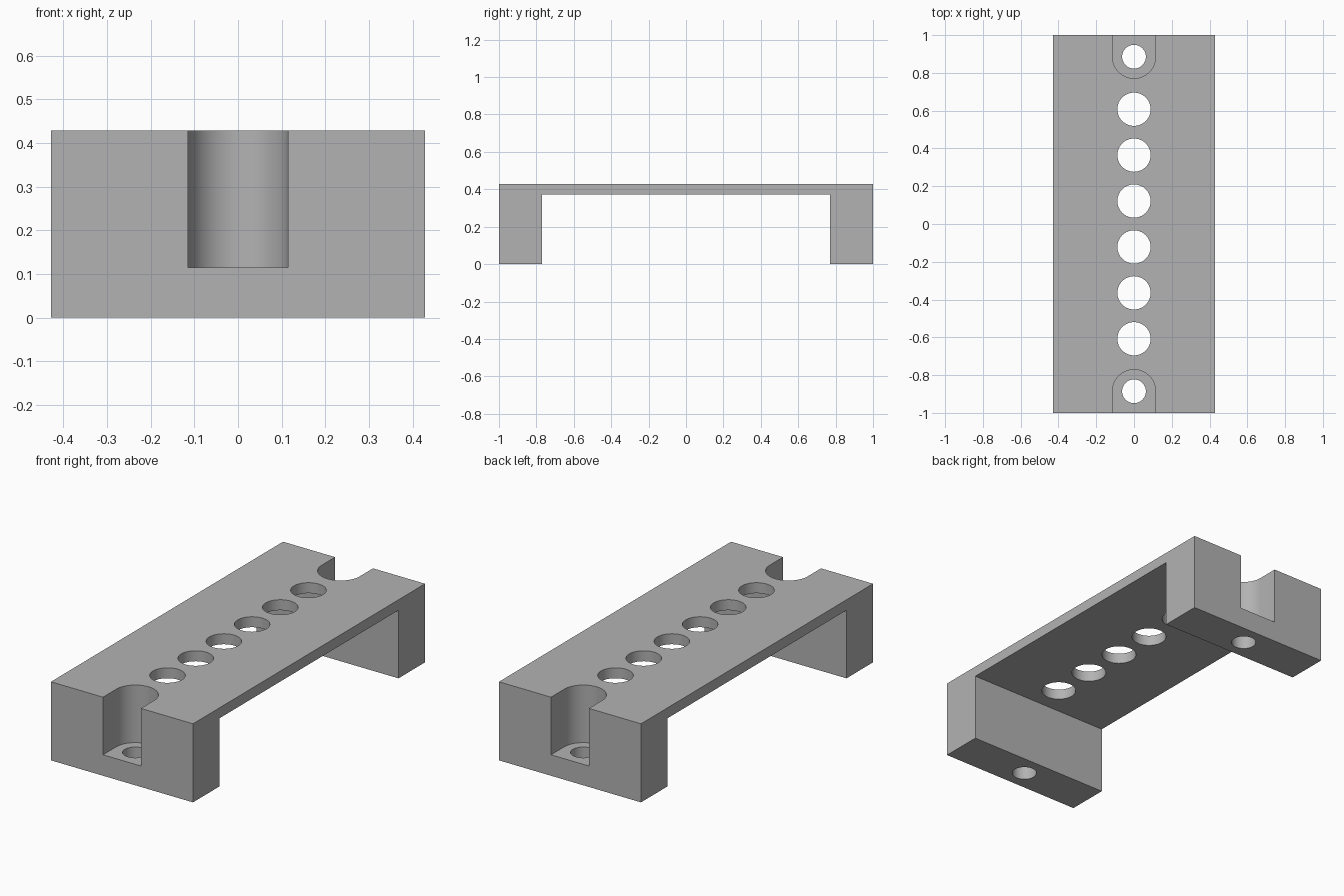
import bpy
import bmesh
from math import cos, sin, pi
from mathutils import Vector

cube = bpy.data.objects.get("Cube")
if cube:
    bpy.data.objects.remove(cube, do_unlink=True)

HALF_W, HEIGHT = 0.4286, 0.4286
PLATE_BOTTOM = 0.3714
LEG_INNER = 0.771
SCREW_Y = 0.8857
SLOT_R, SLOT_FLOOR = 0.1143, 0.1143

grey = bpy.data.materials.new("plain grey")
grey.use_nodes = True
colour = (0.45, 0.45, 0.45, 1)
grey.diffuse_color = colour
grey.node_tree.nodes["Principled BSDF"].inputs["Base Color"].default_value = colour


def prism(name, outline, offset):
    """Extrude a closed outline of 3D points along an offset."""
    bm = bmesh.new()
    face = bm.faces.new([bm.verts.new(p) for p in outline])
    new = bmesh.ops.extrude_face_region(bm, geom=[face])["geom"]
    moved = [v for v in new if isinstance(v, bmesh.types.BMVert)]
    bmesh.ops.translate(bm, verts=moved, vec=Vector(offset))
    bmesh.ops.recalc_face_normals(bm, faces=bm.faces)
    mesh = bpy.data.meshes.new(name)
    bm.to_mesh(mesh)
    bm.free()
    mesh.materials.append(grey)
    obj = bpy.data.objects.new(name, mesh)
    bpy.context.collection.objects.link(obj)
    return obj


def round_cutter(name, y, radius, sides=64):
    ring = [(radius * cos(2 * pi * i / sides), y + radius * sin(2 * pi * i / sides), -0.1)
            for i in range(sides)]
    return prism(name, ring, (0, 0, 1))


def slot_cutter(name, side, steps=40):
    """Half-round recess, open at the end of the block."""
    arc = [(SLOT_R * cos(pi * i / steps),
            side * (SCREW_Y - SLOT_R * sin(pi * i / steps)), SLOT_FLOOR)
           for i in range(steps + 1)]
    ends = [(-SLOT_R, side * 1.1, SLOT_FLOOR), (SLOT_R, side * 1.1, SLOT_FLOOR)]
    return prism(name, arc + ends, (0, 0, 1))


# Bridge body: top plate with a leg at each end
half = [(1, HEIGHT), (1, 0), (LEG_INNER, 0), (LEG_INNER, PLATE_BOTTOM)]
section = half + [(-y, z) for y, z in reversed(half)]
bracket = prism("bridge_bracket", [(-HALF_W, y, z) for y, z in section], (2 * HALF_W, 0, 0))

# Row of plate holes, then screw recesses and screw holes in the legs
cutters = [round_cutter("plate_hole_cutter", (i - 2.5) * 0.243, 0.088) for i in range(6)]
for side in (-1, 1):
    cutters.append(slot_cutter("recess_cutter", side))
    cutters.append(round_cutter("screw_hole_cutter", side * SCREW_Y, 0.0629))

bpy.context.view_layer.objects.active = bracket
for cutter in cutters:
    cutter.hide_render = True
    cut = bracket.modifiers.new("cut", "BOOLEAN")
    cut.operation = "DIFFERENCE"
    cut.solver = "EXACT"
    cut.object = cutter
    bpy.ops.object.modifier_apply(modifier=cut.name)
    bpy.data.objects.remove(cutter, do_unlink=True)

# Smooth hole walls, crisp edges
bpy.ops.object.select_all(action="DESELECT")
bracket.select_set(True)
bpy.ops.object.shade_smooth_by_angle(angle=pi / 6)
